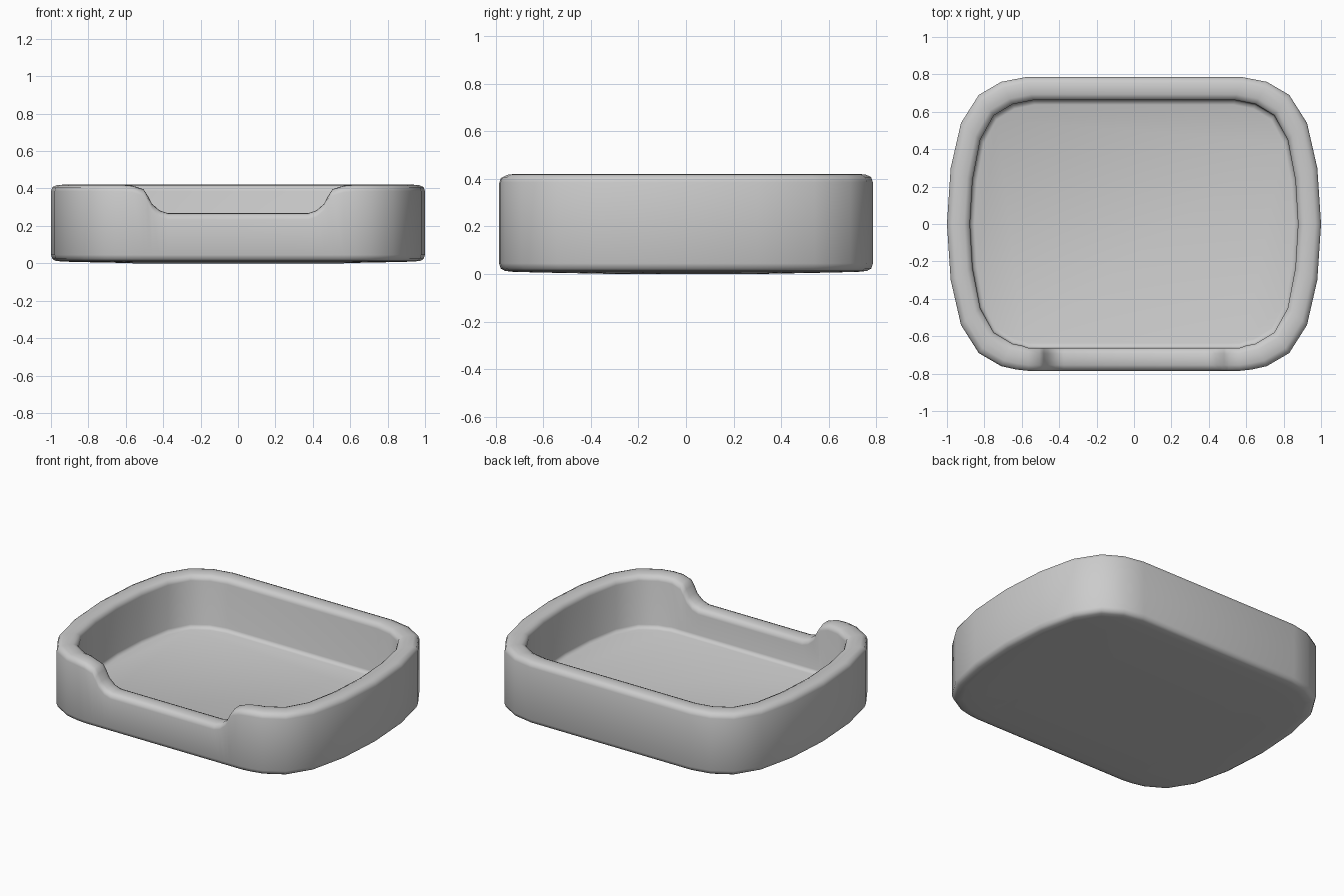
import bpy, bmesh

if "Cube" in bpy.data.objects:
    bpy.data.objects.remove(bpy.data.objects["Cube"])

# Right half of the rim plan, back to front: outer point, inner point
corner = [((0.58, 0.785), (0.54, 0.662)), ((0.71, 0.76), (0.65, 0.64)),
          ((0.83, 0.69), (0.75, 0.58)), ((0.925, 0.54), (0.822, 0.45)),
          ((0.98, 0.30), (0.863, 0.235))]
side = [((1.0, 0.0), (0.877, 0.0))]
flip = [tuple((x, -y) for x, y in pair) for pair in reversed(corner)]
flip[-1] = ((0.63, -0.778), (0.60, -0.65))
half = [(o, i, 0.42) for o, i in corner + side + flip]

# Front lip: the rim dips into a wide notch (x, height)
notch = [(0.565, 0.415), (0.505, 0.396), (0.482, 0.36), (0.46, 0.318),
         (0.42, 0.283), (0.375, 0.268)]
half += [((x, -0.785), (x, -0.662), h) for x, h in notch]
mirror = [((-o[0], o[1]), (-i[0], i[1]), h) for o, i, h in reversed(half)]
columns = half + mirror

# Wall section: (blend outer->inner, z, measured from the rim?)
section = [(4.0, 0.0, False), (1.5, 0.006, False), (0.5, 0.009, False),
           (0.2, 0.013, False), (0.06, 0.023, False),
           (0.0, 0.045, False), (0.0, -0.035, True), (0.06, -0.013, True),
           (0.25, -0.002, True), (0.5, 0.0, True), (0.75, -0.002, True),
           (0.94, -0.013, True), (1.0, -0.035, True),
           (1.0, 0.10, False), (1.05, 0.085, False), (1.2, 0.078, False)]

bm = bmesh.new()
rings = []
for t, z, from_rim in section:
    rings.append([bm.verts.new((o[0] + (i[0] - o[0]) * t,
                                o[1] + (i[1] - o[1]) * t,
                                z + h if from_rim else z))
                  for o, i, h in columns])
n = len(columns)
for a, b in zip(rings, rings[1:]):
    for k in range(n):
        bm.faces.new((a[k], a[(k + 1) % n], b[(k + 1) % n], b[k]))

# Underside and tray floor
bm.faces.new(rings[0])
bm.faces.new(rings[-1])
bmesh.ops.recalc_face_normals(bm, faces=bm.faces)

mesh = bpy.data.meshes.new("tray")
bm.to_mesh(mesh)
bm.free()
tray = bpy.data.objects.new("tray", mesh)
bpy.context.collection.objects.link(tray)
bpy.context.view_layer.objects.active = tray
tray.select_set(True)
bpy.ops.object.shade_smooth_by_angle(angle=1.0)
